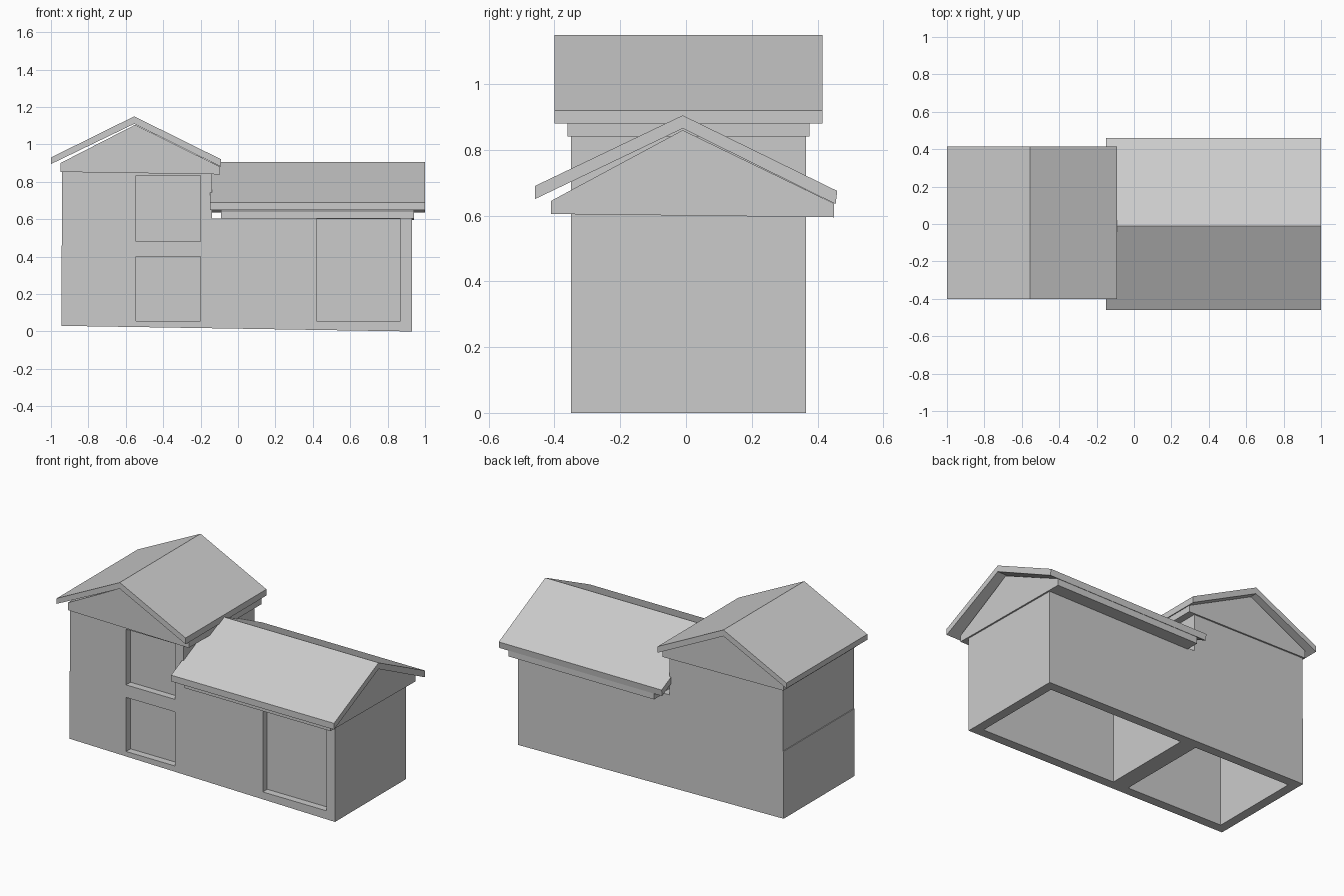
import bpy
import bmesh
from mathutils import Vector

cube = bpy.data.objects.get("Cube")
if cube:
    bpy.data.objects.remove(cube, do_unlink=True)

# Single plain material
grey = bpy.data.materials.new("plain_grey")
grey.use_nodes = True
colour = (0.6, 0.6, 0.6, 1)
grey.diffuse_color = colour
grey.node_tree.nodes["Principled BSDF"].inputs["Base Color"].default_value = colour


def prism(name, profile, axis, start, end):
    """Extrude a profile drawn in (other horizontal axis, z) along x or y."""
    def place(p, d):
        return Vector((d, p[0], p[1])) if axis == "x" else Vector((p[0], d, p[1]))
    bm = bmesh.new()
    face = bm.faces.new([bm.verts.new(place(p, start)) for p in profile])
    new = bmesh.ops.extrude_face_region(bm, geom=[face])["geom"]
    shift = place((0, 0), end - start)
    bmesh.ops.translate(bm, vec=shift,
                        verts=[v for v in new if isinstance(v, bmesh.types.BMVert)])
    bmesh.ops.recalc_face_normals(bm, faces=bm.faces)
    mesh = bpy.data.meshes.new(name)
    bm.to_mesh(mesh)
    bm.free()
    mesh.materials.append(grey)
    obj = bpy.data.objects.new(name, mesh)
    bpy.context.collection.objects.link(obj)
    return obj


def cut(target, x0, x1, y0, y1, z0, z1):
    """Subtract a box from the target and discard the cutter."""
    box = prism("cutter", [(x0, z0), (x1, z0), (x1, z1), (x0, z1)], "y", y0, y1)
    box.hide_render = True
    mod = target.modifiers.new("cut", "BOOLEAN")
    mod.operation = "DIFFERENCE"
    mod.solver = "EXACT"
    mod.object = box
    bpy.context.view_layer.objects.active = target
    bpy.ops.object.modifier_apply(modifier=mod.name)
    bpy.data.objects.remove(box, do_unlink=True)


# Wall shell: two-storey tower and low wing, with a slight storey ledge
walls = prism("walls", [(-0.945, 0.03), (0.93, 0), (0.93, 0.605), (-0.14, 0.605),
                        (-0.14, 0.845), (-0.94, 0.855), (-0.94, 0.46), (-0.945, 0.46)],
              "y", -0.35, 0.365)

# Rooms, open underneath
cut(walls, -0.09, 0.87, -0.29, 0.305, -0.1, 0.7)
cut(walls, -0.885, -0.2, -0.29, 0.305, -0.1, 0.95)

# Recessed windows and door in the front wall
for x0, x1, z0, z1 in [(-0.545, -0.2, 0.48, 0.835),
                       (-0.545, -0.2, 0.055, 0.4),
                       (0.42, 0.87, 0.055, 0.6)]:
    cut(walls, x0, x1, -0.5, -0.305, z0, z1)

# Gable blocks under the roofs
prism("tower_gable", [(-0.95, 0.853), (-0.095, 0.84), (-0.095, 0.88),
                      (-0.55, 1.105), (-0.95, 0.9)], "y", -0.36, 0.375)
prism("wing_gable", [(-0.41, 0.605), (0.45, 0.595), (0.45, 0.637),
                     (-0.01, 0.86), (-0.41, 0.645)], "x", -0.09, 0.94)

# Roof slabs
prism("tower_roof", [(-1.0, 0.895), (-1.0, 0.93), (-0.555, 1.15), (-0.09, 0.92),
                     (-0.09, 0.88), (-0.555, 1.11)], "y", -0.4, 0.415)
prism("wing_roof", [(-0.46, 0.65), (-0.46, 0.69), (-0.01, 0.905), (0.46, 0.675),
                    (0.455, 0.635), (-0.01, 0.865)], "x", -0.15, 1.0)
